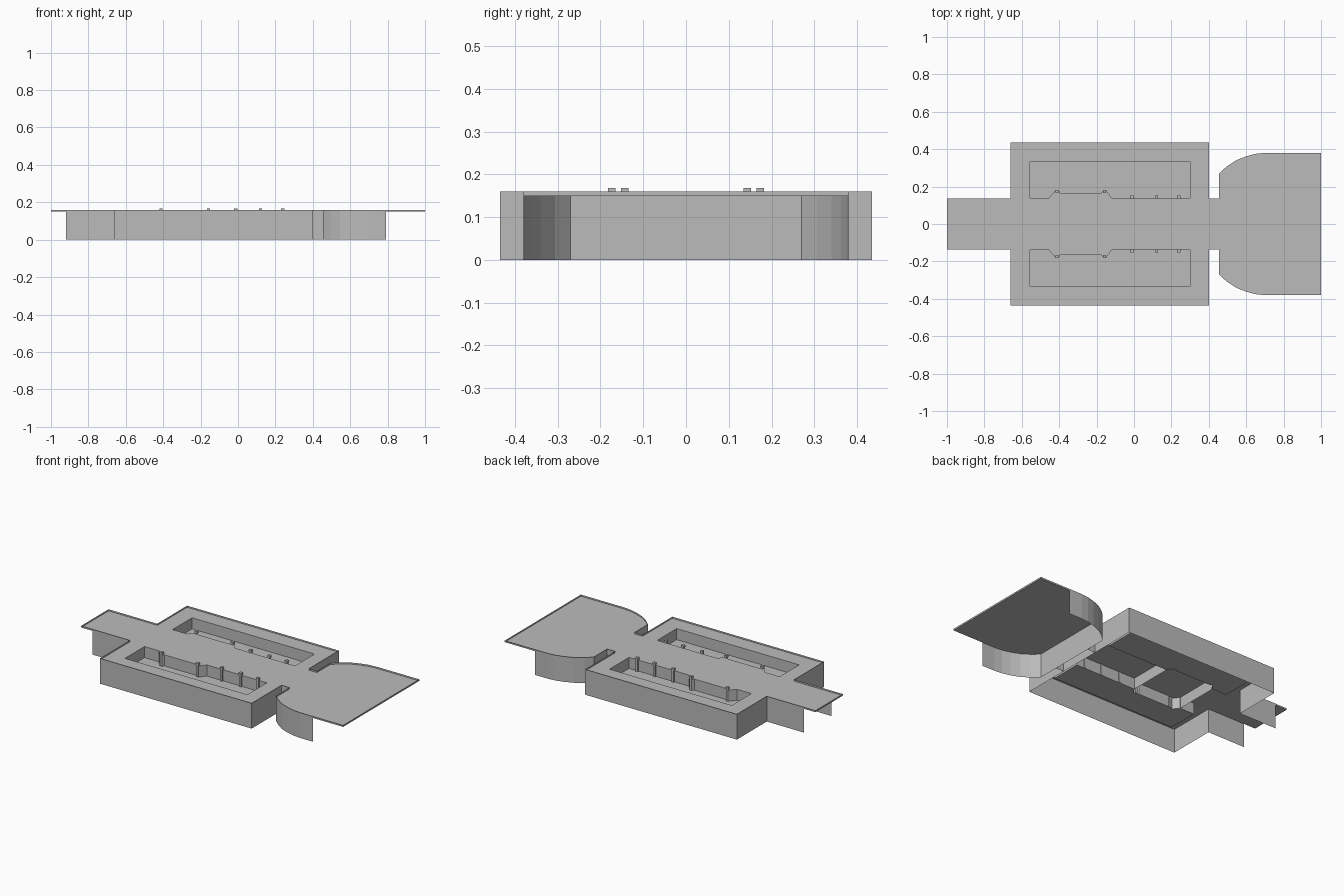
import bpy, bmesh

cube = bpy.data.objects.get("Cube")
if cube:
    bpy.data.objects.remove(cube, do_unlink=True)

DECK, LIP, FLOOR, POST_TOP = 0.15, 0.16, 0.08, 0.168
WALK = 0.137          # half width of the walkway

stone = bpy.data.materials.new("plain grey")
stone.use_nodes = True
GREY = (0.5, 0.5, 0.5, 1)
stone.diffuse_color = GREY
stone.node_tree.nodes["Principled BSDF"].inputs["Base Color"].default_value = GREY


def finish(name, bm):
    mesh = bpy.data.meshes.new(name)
    bm.to_mesh(mesh)
    bm.free()
    mesh.materials.append(stone)
    obj = bpy.data.objects.new(name, mesh)
    bpy.context.collection.objects.link(obj)
    return obj


def mirrored(points):
    return [(x, -y) for x, y in points]


def ribbon(name, points, z0, z1, closed=False):
    """Upright sheet that follows a plan path."""
    bm = bmesh.new()
    low = [bm.verts.new((x, y, z0)) for x, y in points]
    high = [bm.verts.new((x, y, z1)) for x, y in points]
    for i in range(len(points) if closed else len(points) - 1):
        j = (i + 1) % len(points)
        bm.faces.new((low[i], low[j], high[j], high[i]))
    return finish(name, bm)


def sheet(name, loops, z):
    """Flat sheet from an outline and optional holes."""
    bm = bmesh.new()
    edges = []
    for loop in loops:
        verts = [bm.verts.new((x, y, z)) for x, y in loop]
        edges += [bm.edges.new((v, verts[(i + 1) % len(verts)])) for i, v in enumerate(verts)]
    bmesh.ops.triangle_fill(bm, edges=edges, use_beauty=True, normal=(0, 0, 1))
    for face in bm.faces:
        if face.normal.z < 0:
            face.normal_flip()
    return finish(name, bm)


def block(bm, x, y, width, z0, z1):
    made = bmesh.ops.create_cube(bm, size=1)["verts"]
    bmesh.ops.scale(bm, vec=(width, width, z1 - z0), verts=made)
    bmesh.ops.translate(bm, vec=(x, y, (z0 + z1) / 2), verts=made)


# Plan of one half: walkway, terrace, neck and rounded forecourt
terrace = [(-0.66, WALK), (-0.66, 0.435), (0.40, 0.435), (0.40, WALK)]
curve = [(0.455, WALK), (0.455, 0.27), (0.495, 0.307), (0.545, 0.34),
         (0.60, 0.362), (0.65, 0.375), (0.70, 0.38)]
half = [(-1, WALK)] + terrace + curve + [(1, 0.38)]
outline = half + mirrored(half)[::-1]

# Pool edge, with the walkway bulging into it
pool = [(-0.555, 0.335), (-0.555, 0.14), (-0.455, 0.14), (-0.42, 0.18), (-0.405, 0.18),
        (-0.395, 0.167), (-0.175, 0.167), (-0.165, 0.18), (-0.15, 0.18),
        (-0.12, 0.14), (0.30, 0.14), (0.30, 0.335)]

# Deck and its raised edge
sheet("deck", [outline, pool, mirrored(pool)], DECK)
ribbon("deck_edge", outline, DECK, LIP, closed=True)

# Supporting walls, pools and posts on both sides
support = [(-0.92, WALK)] + terrace + curve + [(0.79, 0.38)]
posts = [(-0.412, 0.174), (-0.158, 0.174), (-0.012, 0.143), (0.12, 0.143), (0.24, 0.143)]
for side, flip in (("back", list), ("front", mirrored)):
    ribbon(side + "_support_wall", flip(support), 0, DECK)
    ribbon(side + "_pool_wall", flip(pool), FLOOR, DECK, closed=True)
    sheet(side + "_pool_floor", [flip(pool)], FLOOR)
    bm = bmesh.new()
    for x, y in flip(posts):
        block(bm, x, y, 0.014, FLOOR, LIP)
        block(bm, x, y, 0.018, LIP - 0.006, POST_TOP)
    finish(side + "_posts", bm)

# Cross walls beneath the walkway
for name, x, bottom in (("terrace_end_wall", 0.40, 0), ("forecourt_wall", 0.455, 0),
                        ("bridge_wall_left", -0.12, FLOOR), ("bridge_wall_right", -0.455, FLOOR)):
    ribbon(name, [(x, -WALK), (x, WALK)], bottom, DECK)
